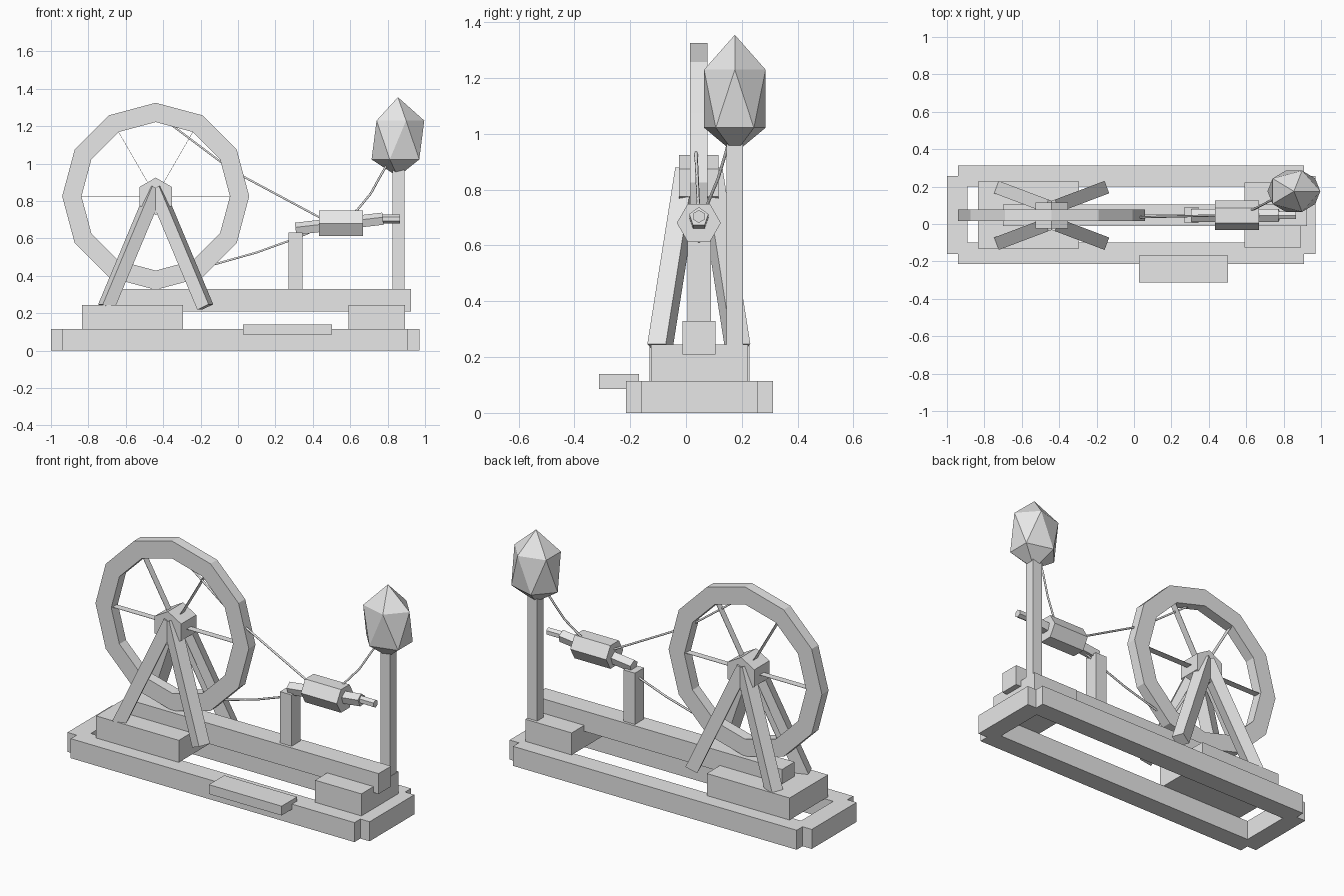
import bpy, bmesh, math
from mathutils import Vector, Matrix

if "Cube" in bpy.data.objects:
    bpy.data.objects.remove(bpy.data.objects["Cube"])

mat = bpy.data.materials.new("plain_grey")
mat.diffuse_color = (0.8, 0.8, 0.8, 1)
mat.use_nodes = True
mat.node_tree.nodes["Principled BSDF"].inputs["Base Color"].default_value = mat.diffuse_color
CY = 0.046                                  # depth of the wheel and spindle line
WHEEL = Vector((-0.44, CY, 0.825))          # wheel centre


def finish(name, bm):
    bmesh.ops.recalc_face_normals(bm, faces=bm.faces)
    me = bpy.data.meshes.new(name)
    bm.to_mesh(me)
    bm.free()
    me.materials.append(mat)
    ob = bpy.data.objects.new(name, me)
    bpy.context.collection.objects.link(ob)
    return ob


def box(name, x, y, z):
    """Box from its (min, max) range on each axis."""
    bm = bmesh.new()
    size = [r[1] - r[0] for r in (x, y, z)]
    mid = [(r[0] + r[1]) / 2 for r in (x, y, z)]
    bmesh.ops.create_cube(bm, size=1, matrix=Matrix.Translation(mid) @ Matrix.Diagonal((*size, 1)))
    return finish(name, bm)


def prism(name, a, b, n, r, turn=0.0):
    """Regular prism between two points."""
    a, b = Vector(a), Vector(b)
    d = b - a
    m = Matrix.Translation((a + b) / 2) @ d.to_track_quat('Z', 'Y').to_matrix().to_4x4()
    bm = bmesh.new()
    bmesh.ops.create_cone(bm, cap_ends=True, segments=n, radius1=r, radius2=r, depth=d.length,
                          matrix=m @ Matrix.Rotation(math.radians(turn), 4, 'Z'))
    return finish(name, bm)


def strand(name, pts, r=0.006):
    """Thin thread following a few points."""
    cu = bpy.data.curves.new(name, 'CURVE')
    cu.dimensions = '3D'
    cu.bevel_depth = r
    cu.bevel_resolution = 1
    cu.use_fill_caps = True
    sp = cu.splines.new('POLY')
    sp.points.add(len(pts) - 1)
    for p, co in zip(sp.points, pts):
        p.co = (*co, 1)
    cu.materials.append(mat)
    ob = bpy.data.objects.new(name, cu)
    bpy.context.collection.objects.link(ob)


# Base frame, blocks, beam and treadle
box("front_rail", (-0.94, 0.91), (-0.215, -0.10), (0, 0.115))
box("back_rail", (-0.94, 0.91), (0.20, 0.312), (0, 0.115))
box("left_end_rail", (-1.0, -0.89), (-0.16, 0.257), (0, 0.115))
box("right_end_rail", (0.86, 0.97), (-0.16, 0.257), (0, 0.115))
box("wheel_block", (-0.835, -0.295), (-0.13, 0.228), (0.115, 0.245))
box("pole_block", (0.59, 0.892), (-0.125, 0.222), (0.115, 0.245))
box("beam", (-0.70, 0.925), (-0.012, 0.105), (0.21, 0.33))
box("treadle", (0.028, 0.503), (-0.312, -0.168), (0.085, 0.14))

# Wheel rim: twelve-sided ring with a square section
bm = bmesh.new()
rings = []
for i in range(12):
    a = math.radians(30 * i)
    rings.append([bm.verts.new((WHEEL.x + r * math.cos(a), CY + dy, WHEEL.z + r * math.sin(a)))
                  for r, dy in ((0.5, -0.031), (0.5, 0.031), (0.397, 0.031), (0.397, -0.031))])
for i in range(12):
    p, q = rings[i], rings[(i + 1) % 12]
    for j in range(4):
        k = (j + 1) % 4
        bm.faces.new((p[j], p[k], q[k], q[j]))
finish("wheel_rim", bm)

# Hexagonal hub with a point at the top, and flat blade spokes
bm = bmesh.new()
hub = [[bm.verts.new((WHEEL.x + 0.1 * math.sin(math.radians(60 * i)), y,
                      WHEEL.z + 0.1 * math.cos(math.radians(60 * i)))) for i in range(6)]
       for y in (-0.025, 0.116)]
bm.faces.new(hub[0])
bm.faces.new(hub[1])
for i in range(6):
    j = (i + 1) % 6
    bm.faces.new((hub[0][i], hub[0][j], hub[1][j], hub[1][i]))
finish("wheel_hub", bm)
for i in range(6):
    spoke = box(f"spoke_{i + 1}", (0.05, 0.40), (-0.02, 0.02), (-0.001, 0.001))
    spoke.matrix_world = Matrix.Translation(WHEEL) @ Matrix.Rotation(math.radians(60 * i), 4, 'Y')

# Four splayed legs carrying the hub
for sx in (-1, 1):
    for sy in (-1, 1):
        prism("wheel_leg", (WHEEL.x + sx * 0.265, CY + sy * 0.14, 0.233),
              (WHEEL.x, CY + sy * 0.04, 0.865), 4, 0.05, 45)

# Spindle post, bobbin and rod
box("spindle_post", (0.27, 0.346), (0.005, 0.09), (0.32, 0.632))
bobbin = prism("bobbin", (0.433, CY, 0.681), (0.667, CY, 0.681), 6, 0.079)
# keep the bobbin's flats facing up and down
if max(v.co.z for v in bobbin.data.vertices) > 0.755:
    bobbin.data.transform(Matrix.Translation((0, CY, 0.681)) @ Matrix.Rotation(math.radians(30), 4, 'X')
                          @ Matrix.Translation((0, -CY, -0.681)))
prism("spindle_rod", (0.308, CY, 0.648), (0.775, CY, 0.702), 5, 0.036)
prism("spindle_tip", (0.705, CY, 0.704), (0.865, CY, 0.704), 6, 0.023)

# Pole with its bundle of fibre
box("distaff_pole", (0.827, 0.89), (0.145, 0.205), (0.24, 0.98))
bm = bmesh.new()
bm.verts.new((0.855, 0.175, 1.355))
bm.verts.new((0.855, 0.175, 0.93))
for z, off in ((1.23, 0), (1.022, 36)):
    for i in range(5):
        a = math.radians(72 * i + off)
        bm.verts.new((0.855 + 0.141 * math.cos(a), 0.175 + 0.116 * math.sin(a), z))
bmesh.ops.convex_hull(bm, input=bm.verts)
finish("fibre_bundle", bm)

# Drive band and yarn
strand("upper_band", [(-0.36, CY - 0.01, 1.21), (-0.08, CY - 0.01, 1.0),
                      (0.03, CY - 0.01, 0.93), (0.45, CY, 0.705)])
strand("lower_band", [(-0.30, CY, 0.415), (-0.12, CY, 0.463), (0.10, CY, 0.525),
                      (0.30, CY, 0.597), (0.45, CY, 0.66)])
strand("yarn", [(0.60, 0.065, 0.72), (0.64, 0.08, 0.755), (0.71, 0.115, 0.84),
                (0.765, 0.145, 0.94), (0.80, 0.16, 1.0)])
